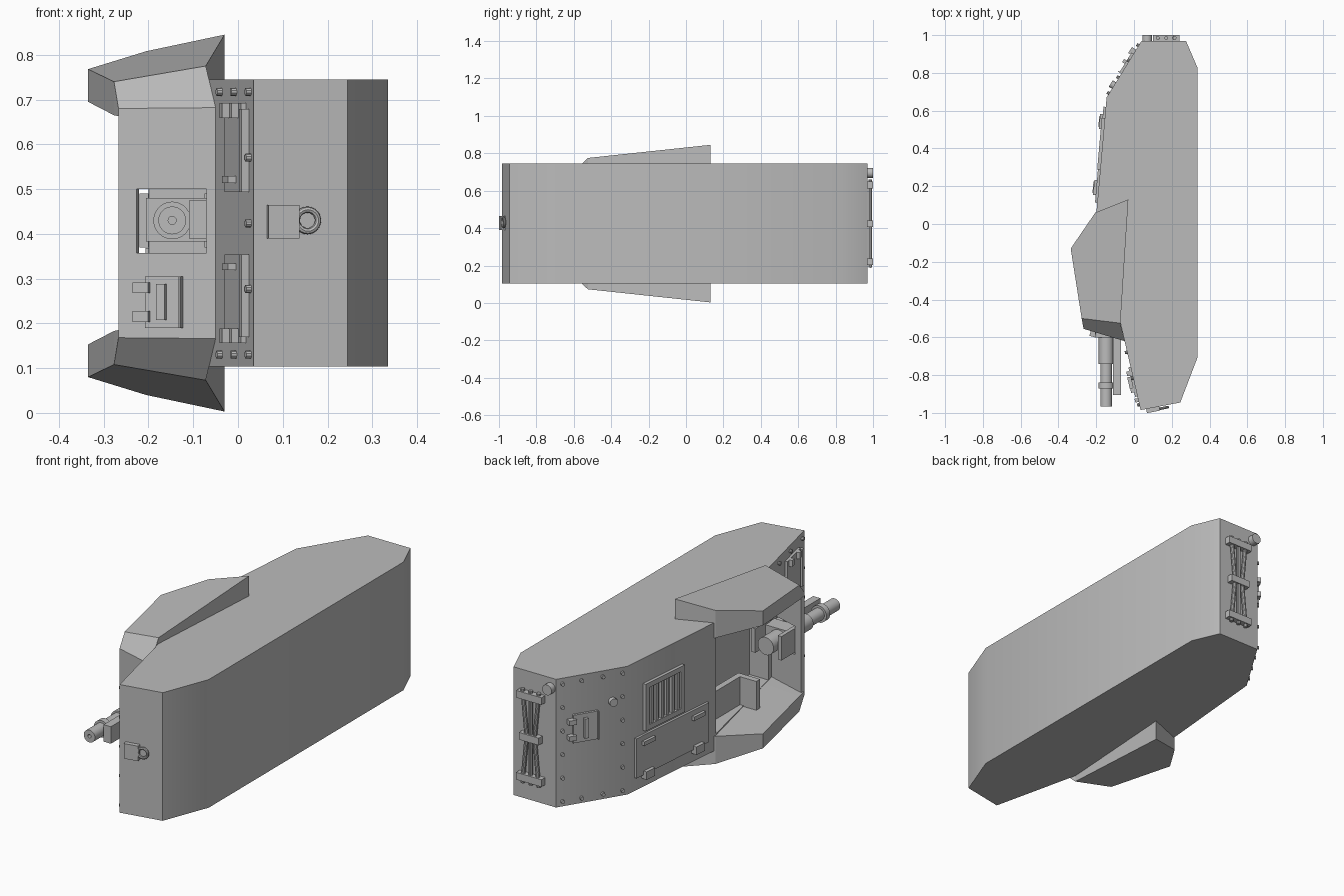
import bpy, bmesh, math
from mathutils import Matrix, Vector

if "Cube" in bpy.data.objects:
    bpy.data.objects.remove(bpy.data.objects["Cube"], do_unlink=True)

grey = bpy.data.materials.new("plain grey")
grey.use_nodes = True
grey.diffuse_color = (0.5, 0.5, 0.5, 1)
grey.node_tree.nodes["Principled BSDF"].inputs["Base Color"].default_value = (0.5, 0.5, 0.5, 1)
MID = 0.424  # mirror height of the armour


def finish(name, bm, smooth=True):
    bmesh.ops.recalc_face_normals(bm, faces=bm.faces)
    me = bpy.data.meshes.new(name)
    bm.to_mesh(me)
    bm.free()
    me.materials.append(grey)
    ob = bpy.data.objects.new(name, me)
    bpy.context.collection.objects.link(ob)
    if smooth:
        bpy.ops.object.select_all(action='DESELECT')
        bpy.context.view_layer.objects.active = ob
        ob.select_set(True)
        bpy.ops.object.shade_smooth_by_angle(angle=math.radians(30))
    return ob


def prism(bm, low, high):
    a = [bm.verts.new(p) for p in low]
    b = [bm.verts.new(p) for p in high]
    bm.faces.new(a[::-1])
    bm.faces.new(b)
    for i in range(len(a)):
        j = (i + 1) % len(a)
        bm.faces.new((a[i], a[j], b[j], b[i]))


def box(bm, x, y, z, mat=Matrix()):
    size = Matrix.Diagonal((x[1] - x[0], y[1] - y[0], z[1] - z[0], 1))
    centre = Matrix.Translation((sum(x) / 2, sum(y) / 2, sum(z) / 2))
    bmesh.ops.create_cube(bm, size=1, matrix=mat @ centre @ size)


def rod(bm, a, b, r, mat=Matrix(), sides=20):
    a, b = mat @ Vector(a), mat @ Vector(b)
    turn = (b - a).to_track_quat('Z', 'Y').to_matrix().to_4x4()
    bmesh.ops.create_cone(bm, cap_ends=True, segments=sides, radius1=r, radius2=r,
                          depth=(b - a).length, matrix=Matrix.Translation((a + b) / 2) @ turn)


def side(p, q):
    """Axes on a wall: x along it, -y outward, z up; also its length."""
    u = Vector((q[0] - p[0], q[1] - p[1], 0))
    length = u.length
    u.normalize()
    m = Matrix(((u.x, -u.y, 0, p[0]), (u.y, u.x, 0, p[1]), (0, 0, 1, 0), (0, 0, 0, 1)))
    return m, length


def cut(ob, cutter):
    cutter.hide_render = True
    cutter.hide_set(True)
    mod = ob.modifiers.new("opening", 'BOOLEAN')
    mod.object = cutter
    mod.solver = 'EXACT'
    bpy.context.view_layer.objects.active = ob
    bpy.ops.object.modifier_apply(modifier=mod.name)
    bpy.data.objects.remove(cutter, do_unlink=True)


def hatch(bm, m, x, z):
    """Small door with two hinges on its low-x edge and a handle."""
    box(bm, x, (-0.012, 0.005), z, m)
    w, h = x[1] - x[0], z[1] - z[0]
    for f in (0.22, 0.78):
        c = z[0] + f * h
        box(bm, (x[0] - 0.025, x[0] + 0.012), (-0.026, 0.003), (c - 0.012, c + 0.012), m)
    c = x[0] + 0.48 * w
    box(bm, (c - 0.01, c + 0.01), (-0.028, 0), (z[0] + 0.15 * h, z[0] + 0.85 * h), m)
    box(bm, (x[1] - 0.005, x[1]), (-0.02, 0), z, m)


# Hull with the gun bay cut into its side
plan = [(0.035, -0.985), (0.245, -0.945), (0.335, -0.71), (0.335, 0.83), (0.275, 0.97),
        (0.04, 0.97), (-0.145, 0.67), (-0.2, 0.05), (-0.05, -0.62)]
bm = bmesh.new()
prism(bm, [(x, y, 0.104) for x, y in plan], [(x, y, 0.745) for x, y in plan])
hull = finish("hull", bm)
bm = bmesh.new()
box(bm, (-0.4, 0.04), (-0.56, 0.045), (0.185, 0.663))
cut(hull, finish("bay_cutter", bm, False))

# Roof and floor of the gun bay
top = [(-0.03, 0.13, 0.845), (-0.205, 0.06, 0.808), (-0.335, -0.13, 0.768),
       (-0.277, -0.5, 0.74), (-0.072, -0.525, 0.775)]
under = [0.68, 0.67, 0.695, 0.665, 0.665]
for name, flip in (("bay_roof", 1), ("bay_floor", -1)):
    bm = bmesh.new()
    up = [bm.verts.new(p) for p in top]
    dn = [bm.verts.new((p[0], p[1], h)) for p, h in zip(top, under)]
    # sloped lip down to the front wall
    lip = [bm.verts.new(p) for p in ((-0.267, -0.555, 0.68), (-0.05, -0.62, 0.682))]
    low = [bm.verts.new((v.co.x, v.co.y, 0.663)) for v in lip]
    bm.faces.new(up)
    bm.faces.new(dn)
    for i in (0, 1, 2, 4):
        j = (i + 1) % 5
        bm.faces.new((up[i], up[j], dn[j], dn[i]))
    bm.faces.new((up[3], up[4], lip[1], lip[0]))
    bm.faces.new((dn[3], dn[4], low[1], low[0]))
    bm.faces.new((lip[0], lip[1], low[1], low[0]))
    bm.faces.new((up[3], lip[0], low[0], dn[3]))
    bm.faces.new((up[4], lip[1], low[1], dn[4]))
    for v in bm.verts:
        v.co.z = MID + flip * (v.co.z - MID)
    finish(name, bm, False)

# Front wall of the bay with the gun slot
m, n = side((-0.267, -0.555), (-0.05, -0.62))
bm = bmesh.new()
box(bm, (0, n), (0, 0.02), (0.168, 0.68), m)
wall = finish("bay_front_wall", bm, False)
bm = bmesh.new()
box(bm, (0.042, 0.205), (-0.1, 0.1), (0.357, 0.5), m)
cut(wall, finish("slot_cutter", bm, False))
bm = bmesh.new()
hatch(bm, m, (0.065, 0.15), (0.19, 0.305))
finish("front_hatch", bm)

# Gun, its mantlet and inner bracket
bm = bmesh.new()
box(bm, (-0.205, -0.07), (-0.6, -0.52), (0.383, 0.48))
box(bm, (-0.11, -0.07), (-0.905, -0.58), (0.39, 0.475))
for x in (-0.22, -0.075):
    box(bm, (x, x + 0.02), (-0.56, -0.44), (0.37, 0.49))
finish("gun_mount", bm)
bm = bmesh.new()
gx, gz = -0.147, 0.43
for y0, y1, r in ((-0.965, -0.45, 0.031), (-0.87, -0.84, 0.042), (-0.74, -0.55, 0.04),
                  (-0.54, -0.42, 0.044)):
    rod(bm, (gx, y0, gz), (gx, y1, gz), r, sides=32)
barrel = finish("gun_barrel", bm)
bm = bmesh.new()
rod(bm, (gx, -1.1, gz), (gx, -0.9, gz), 0.009)
cut(barrel, finish("bore_cutter", bm, False))

# Seat inside the bay
bm = bmesh.new()
box(bm, (-0.2, -0.08), (-0.3, -0.27), (0.17, 0.325))
box(bm, (-0.11, -0.08), (-0.27, -0.05), (0.17, 0.325))
finish("gunner_seat", bm)

# Towing plate and ring on the front
m, n = side(plan[0], plan[1])
bm = bmesh.new()
box(bm, (0.03, 0.1), (-0.022, 0.01), (0.39, 0.465), m)
finish("tow_plate", bm)
bpy.ops.mesh.primitive_torus_add(major_radius=0.024, minor_radius=0.007,
                                 major_segments=24, minor_segments=8)
ring = bpy.context.object
ring.name = "tow_ring"
ring.data.materials.append(grey)
ring.matrix_world = m @ Matrix.Translation((0.12, -0.012, 0.43)) @ Matrix.Rotation(math.pi / 2, 4, 'X')
bpy.ops.object.shade_smooth_by_angle()

# Two vision doors and rivets on the front side wall
m, n = side(plan[8], plan[0])
bm = bmesh.new()
for s in (-1, 1):
    def zz(a, b):
        return tuple(sorted((MID + s * a, MID + s * b)))
    box(bm, (0.14, 0.3), (-0.012, 0.005), zz(0.07, 0.268), m)
    box(bm, (0.31, 0.33), (-0.018, 0.005), zz(0.07, 0.255), m)
    for u in (0.16, 0.25):
        box(bm, (u, u + 0.025), (-0.028, 0), zz(0.235, 0.268), m)
    box(bm, (0.19, 0.25), (-0.03, 0), zz(0.09, 0.105), m)
finish("vision_doors", bm)


def rivets(name, m, spots):
    bm = bmesh.new()
    for u, z in spots:
        rod(bm, (u, 0.004, z), (u, -0.012, z), 0.009, m, 10)
    finish(name, bm)


rows = [0.13 + 0.1174 * i for i in range(6)]
rivets("front_rivets", m, [(0.345, 0.13 + 0.1468 * i) for i in range(5)]
       + [(u, z) for u in (0.06, 0.2) for z in (0.13, 0.717)])

# Rear slanted wall: hatch, cap and rivets
m, n = side(plan[5], plan[6])
rivets("rear_rivets", m, [(u, z) for u in (0.03, n - 0.025) for z in rows]
       + [(u, z) for u in (0.125, 0.23) for z in (rows[0], rows[5])])
bm = bmesh.new()
hatch(bm, m, (0.08, 0.205), (0.415, 0.555))
rod(bm, (0.278, 0, 0.585), (0.278, -0.02, 0.585), 0.02, m)
finish("rear_hatch", bm)

# Side wall: louvred vent and large locker door
m, n = side(plan[6], plan[7])
bm = bmesh.new()
for x in ((0.11, 0.135), (0.36, 0.385)):
    box(bm, x, (-0.016, 0.005), (0.385, 0.62), m)
for z in ((0.385, 0.41), (0.595, 0.62)):
    box(bm, (0.11, 0.385), (-0.016, 0.005), z, m)
for i in range(6):
    x = 0.15 + 0.037 * i
    box(bm, (x, x + 0.018), (-0.012, 0.005), (0.4, 0.6), m)
finish("side_vent", bm)
bm = bmesh.new()
box(bm, (0.05, 0.56), (-0.012, 0.005), (0.17, 0.368), m)
for u in (0.13, 0.48):
    box(bm, (u - 0.04, u + 0.04), (-0.026, 0), (0.322, 0.342), m)
    box(bm, (u - 0.03, u + 0.03), (-0.03, 0), (0.15, 0.19), m)
finish("side_locker", bm)

# Rear face: bound rods with clamps and a lamp
m, n = side(plan[4], plan[5])
bm = bmesh.new()
for i in (-1, 0, 1):
    for s in (-1, 1):
        rod(bm, (0.105 + 0.022 * i, -0.015, MID), (0.105 + 0.045 * i, -0.015, MID + s * 0.235),
            0.01, m, 10)
for z, w in ((0.63, 0.07), (0.424, 0.055), (0.22, 0.07)):
    box(bm, (0.105 - w, 0.105 + w), (-0.03, 0.005), (z - 0.018, z + 0.018), m)
finish("rear_stowage", bm)
bm = bmesh.new()
rod(bm, (0.205, 0.005, 0.695), (0.205, -0.03, 0.695), 0.026, m)
finish("rear_lamp", bm)
